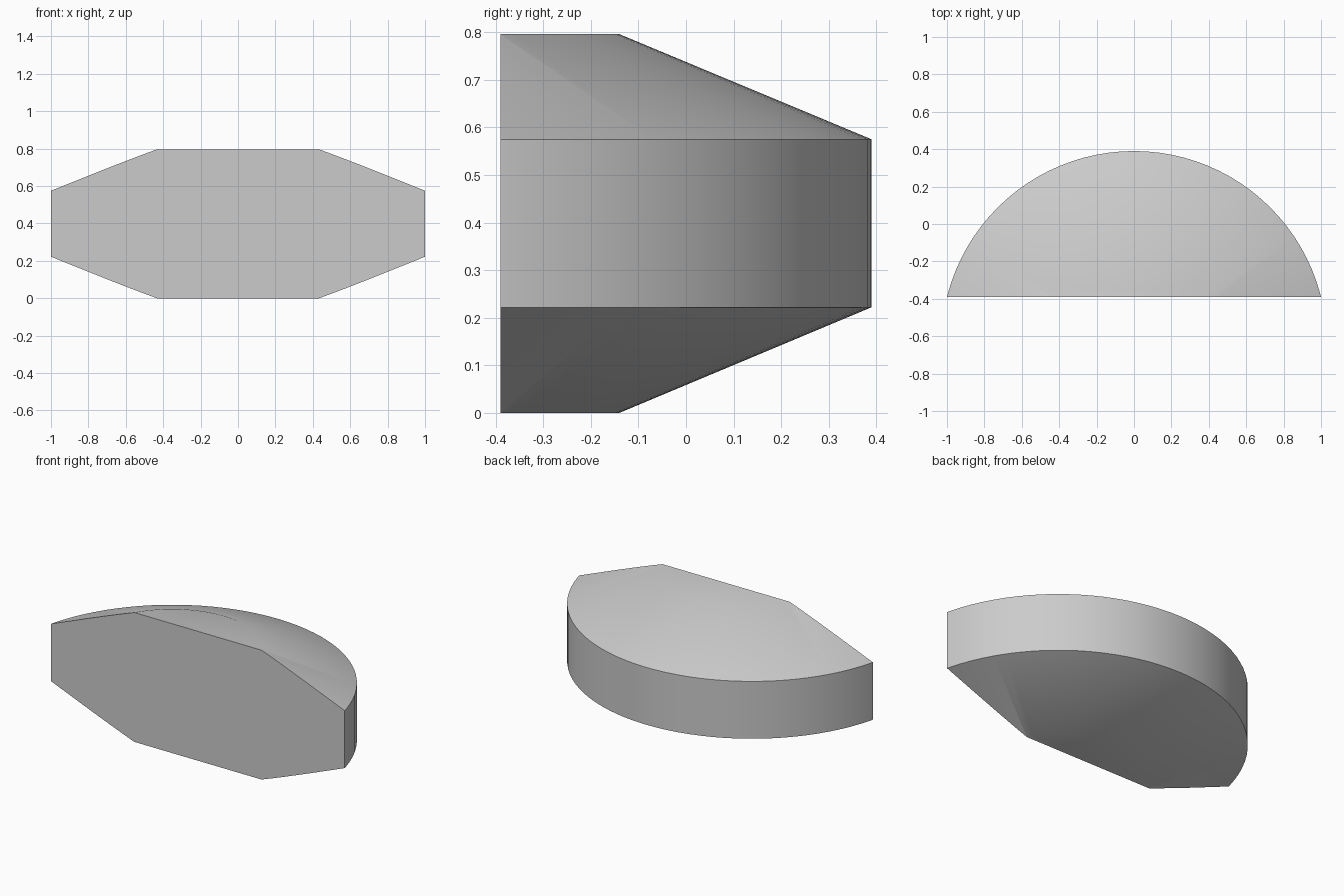
import bpy, bmesh, math
from mathutils import Matrix

cube = bpy.data.objects.get("Cube")
if cube:
    bpy.data.objects.remove(cube, do_unlink=True)

# Plain grey material
grey = bpy.data.materials.new("light_grey")
grey.use_nodes = True
color = (0.6, 0.6, 0.6, 1)
grey.diffuse_color = color
grey.node_tree.nodes["Principled BSDF"].inputs["Base Color"].default_value = color

# Bevelled disc dimensions
RIM, FLAT = 1.031, 0.501
CENTRE_Y, CUT_Y = -0.641, -0.39
HEIGHT, EDGE_LOW, EDGE_HIGH = 0.796, 0.222, 0.575

# Revolve the profile into a disc with sloped top and bottom
bm = bmesh.new()
profile = [(FLAT, 0), (RIM, EDGE_LOW), (RIM, EDGE_HIGH), (FLAT, HEIGHT)]
verts = [bm.verts.new((0, r, z)) for r, z in profile]
edges = [bm.edges.new(pair) for pair in zip(verts, verts[1:])]
bmesh.ops.spin(bm, geom=verts + edges, cent=(0, 0, 0), axis=(0, 0, 1),
               angle=math.tau, steps=96, use_duplicate=False)
bmesh.ops.remove_doubles(bm, verts=bm.verts, dist=1e-4)
bmesh.ops.holes_fill(bm, edges=[e for e in bm.edges if e.is_boundary], sides=0)
bmesh.ops.transform(bm, matrix=Matrix.Translation((0, CENTRE_Y, 0)), verts=bm.verts)

# Slice off the front and close it with a flat face
cut = bmesh.ops.bisect_plane(bm, geom=bm.verts[:] + bm.edges[:] + bm.faces[:],
                             plane_co=(0, CUT_Y, 0), plane_no=(0, -1, 0),
                             clear_outer=True)
rim_edges = [g for g in cut["geom_cut"] if isinstance(g, bmesh.types.BMEdge)]
bmesh.ops.contextual_create(bm, geom=rim_edges)
bmesh.ops.recalc_face_normals(bm, faces=bm.faces)

mesh = bpy.data.meshes.new("cut_disc")
bm.to_mesh(mesh)
bm.free()
mesh.materials.append(grey)
disc = bpy.data.objects.new("cut_disc", mesh)
bpy.context.collection.objects.link(disc)

# Smooth the curved sides, keep the rims sharp
bpy.ops.object.select_all(action="DESELECT")
disc.select_set(True)
bpy.context.view_layer.objects.active = disc
bpy.ops.object.shade_smooth_by_angle(angle=math.radians(30))
